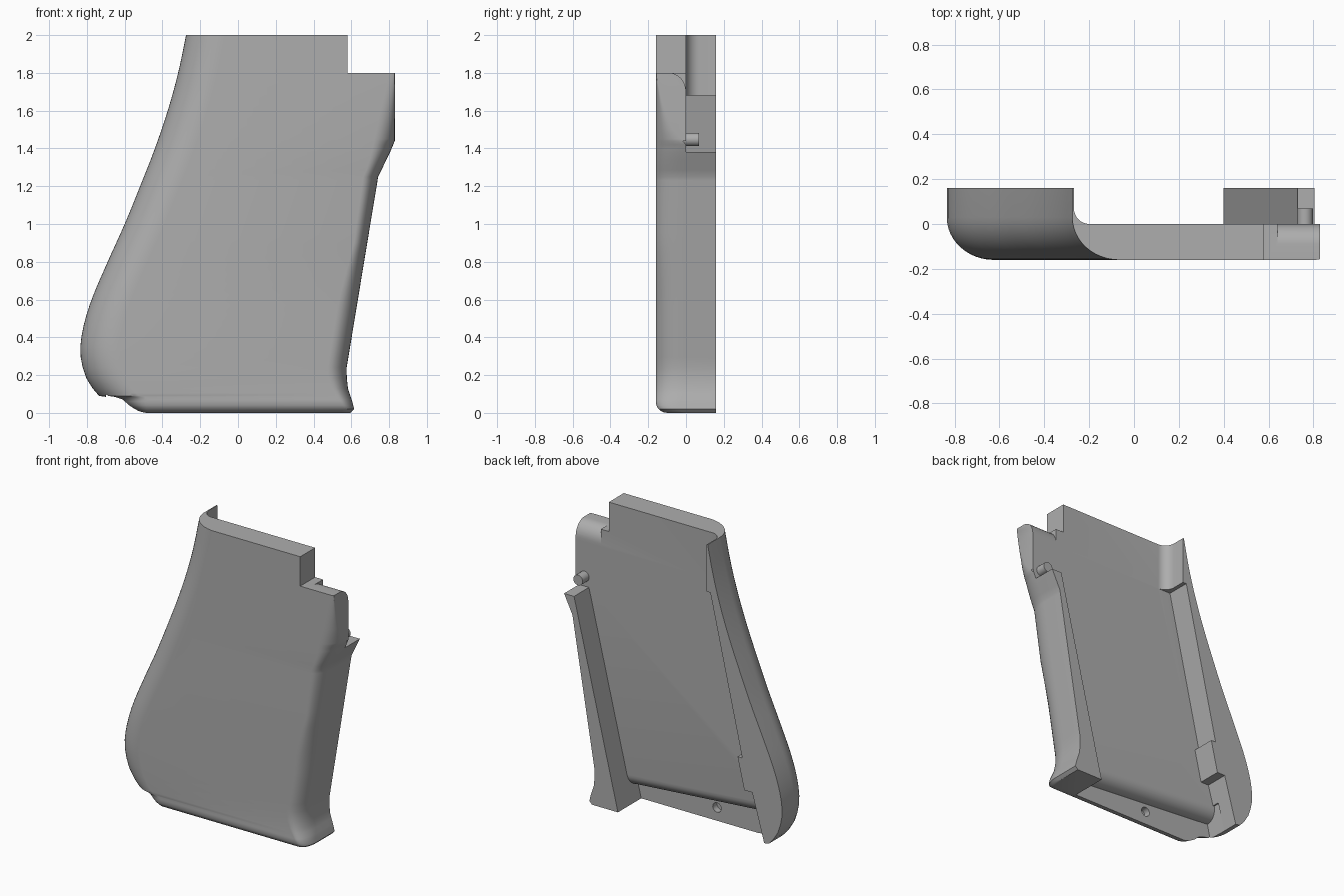
import bpy, bmesh, math
from mathutils import Vector

if "Cube" in bpy.data.objects:
    bpy.data.objects.remove(bpy.data.objects["Cube"], do_unlink=True)

grey = bpy.data.materials.new("plain grey")
grey.use_nodes = True
COLOUR = (0.42, 0.42, 0.42, 1)
grey.diffuse_color = COLOUR
grey.node_tree.nodes["Principled BSDF"].inputs["Base Color"].default_value = COLOUR


def loft(name, rings):
    """Skin a list of closed rings and cap both ends."""
    bm = bmesh.new()
    loops = [[bm.verts.new(p) for p in ring] for ring in rings]
    n = len(loops[0])
    for a, b in zip(loops, loops[1:]):
        for i in range(n):
            j = (i + 1) % n
            bm.faces.new((a[i], a[j], b[j], b[i]))
    bm.faces.new(loops[0])
    bm.faces.new(loops[-1])
    bmesh.ops.recalc_face_normals(bm, faces=bm.faces)
    mesh = bpy.data.meshes.new(name)
    bm.to_mesh(mesh)
    bm.free()
    mesh.materials.append(grey)
    ob = bpy.data.objects.new(name, mesh)
    bpy.context.collection.objects.link(ob)
    return ob


def prism(name, pts, axis, lo, hi):
    """Extrude a flat outline along one axis (0 = x, 1 = y, 2 = z)."""
    def place(p, h):
        v = list(p)
        v.insert(axis, h)
        return Vector(v)
    return loft(name, [[place(p, h) for p in pts] for h in (lo, hi)])


def arc(cx, cy, rx, ry, start, end, n=8):
    return [(cx + rx * math.cos(math.radians(start + (end - start) * i / n)),
             cy + ry * math.sin(math.radians(start + (end - start) * i / n)))
            for i in range(n + 1)]


def sample(pts, z, smooth=False):
    """Read a value from a (height, value) profile."""
    z = min(max(z, pts[0][0]), pts[-1][0])
    k = next(i for i in range(len(pts) - 1) if z <= pts[i + 1][0])
    (z0, v0), (z1, v1) = pts[k], pts[k + 1]
    h = z1 - z0
    t = (z - z0) / h
    if not smooth:
        return v0 + (v1 - v0) * t

    def slope(i):
        a, b = pts[max(i - 1, 0)], pts[min(i + 1, len(pts) - 1)]
        return (b[1] - a[1]) / (b[0] - a[0])
    return ((2*t**3 - 3*t*t + 1) * v0 + (t**3 - 2*t*t + t) * h * slope(k)
            + (3*t*t - 2*t**3) * v1 + (t**3 - t*t) * h * slope(k + 1))


# Height profiles of the grip: rear edge, front edge, front edge rounding
REAR_FOOT = [(0, -.52), (.01, -.56), (.04, -.61), (.07, -.65), (.085, -.70)]
REAR = [(.085, -.73), (.13, -.77), (.2, -.81), (.32, -.835), (.45, -.82), (.6, -.775),
        (.8, -.69), (1, -.60), (1.2, -.518), (1.4, -.44), (1.6, -.372),
        (1.8, -.317), (2, -.275)]
FRONT = [(0, .595), (.02, .615), (.06, .605), (.13, .582), (.22, .572),
         (1.25, .742), (1.38, .805), (1.44, .83), (2, .83)]
ROUND_DEPTH = [(0, .1), (.1, .15), (1.42, .16), (1.5, .09), (1.6, .05), (1.7, .02), (1.8, .002)]
ROUND_WIDTH = [(0, .05), (.2, .1), (.6, .1), (.9, .07), (1.3, .08), (1.44, .11), (1.8, .03)]
FACE_Y, BACK_Y, EDGE = -.16, .16, .06


def section(z):
    xl = sample(REAR_FOOT, z) if z <= .085 else sample(REAR, z, True)
    xr = sample(FRONT, z)
    low = max(0, 1 - z / EDGE)
    face = FACE_Y + EDGE * (1 - math.sqrt(1 - low * low))
    rx = min(.21, max(.04, -.47 - xl)) if z < .2 else .21
    rw, rd = sample(ROUND_WIDTH, z), sample(ROUND_DEPTH, z)
    ring = [(xl, BACK_Y)]
    ring += arc(xl + rx, face + .19, rx, .19, 180, 270, 12)
    ring += arc(xr - rw, face + rd, rw, rd, 270, 360, 8)
    ring += [(xr, BACK_Y)]
    return [Vector((x, y, z)) for x, y in ring]


heights = {0, .004, .01, .02, .03, .04, .06, .07, .085, .09, .105, 1.25, 1.38, 1.42, 1.44}
heights |= {round(.13 + i * .055, 3) for i in range(34)} | {2}
grip = loft("grip_shell", [section(z) for z in sorted(heights)])

cutters = []
# Step in the top edge
cutters.append(prism("top_step_cut", [(.58, 1.8), (1, 1.8), (1, 2.2), (.58, 2.2)], 1, -.5, .5))
# Slanted well between the rear wall and the front rail, with a small tab
cutters.append(prism("well_cut", [
    (-.295, 1.68), (-.535, .62), (-.50, .62), (-.55, .405), (-.61, .405),
    (-.70, .085), (-.72, -.1), (.376, -.1), (.73, 1.38), (1, 1.38), (1, 1.68)], 1, 0, .4))
# Upper channel with a rounded corner
cutters.append(prism("channel_cut",
    [(1, .4), (-.268, .4)] + arc(-.198, .07, .07, .07, 180, 270) + [(1, 0)], 2, 1.679, 2.2))
# Recessed ledge along the base, its upper edge rolled over
def ledge_ring(x, lift, lean):
    pts = [(.05, -.1), (-.09, -.1)]
    pts += arc(-.09, .185 + lift, .09, .085, 270, 360)
    pts += [(.05, .185 + lift)]
    return [Vector((x + lean * z, y, z)) for y, z in pts]
cutters.append(loft("ledge_cut", [ledge_ring(.40, 0, .24), ledge_ring(-.72, .085, .23)]))
# Rounded back corner of the upper lug
cutters.append(prism("lug_cut",
    arc(-.09, 1.7, .09, .1, 90, 0) + [(.1, 1.7), (.1, 1.9), (-.09, 1.9)], 0, .64, 1))
# Screw hole in the ledge
cutters.append(prism("hole_cut", arc(-.17, .09, .032, .032, 0, 345, 23), 1, -.135, .02))

bpy.context.view_layer.objects.active = grip
for cutter in cutters:
    mod = grip.modifiers.new(cutter.name, "BOOLEAN")
    mod.operation = "DIFFERENCE"
    mod.solver = "EXACT"
    mod.object = cutter
    bpy.ops.object.modifier_apply(modifier=mod.name)
    bpy.data.objects.remove(cutter, do_unlink=True)

# Locating pin below the lug
pin = prism("locating_pin", arc(.763, 1.447, .035, .035, 0, 345, 23), 1, -.03, .07)

for ob in (grip, pin):
    bpy.ops.object.select_all(action="DESELECT")
    ob.select_set(True)
    bpy.context.view_layer.objects.active = ob
    bpy.ops.object.shade_smooth_by_angle(angle=math.radians(32))
